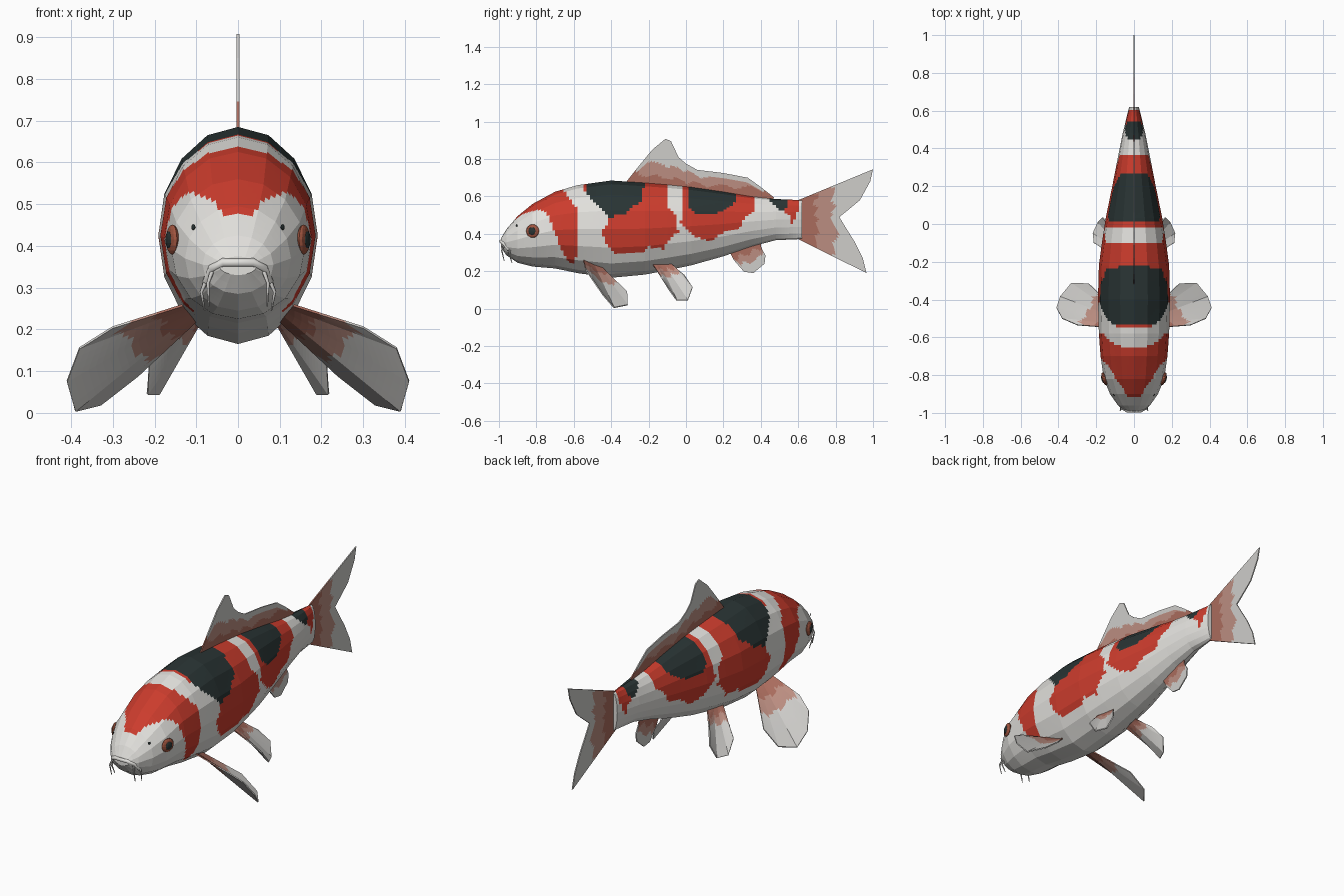
import bpy, bmesh, math
from mathutils import Vector

cube = bpy.data.objects.get("Cube")
if cube:
    bpy.data.objects.remove(cube)


def material(name, rgb):
    mat = bpy.data.materials.new(name)
    mat.use_nodes = True
    color = (*rgb, 1)
    mat.diffuse_color = color
    mat.node_tree.nodes["Principled BSDF"].inputs["Base Color"].default_value = color
    return mat


white = material("scale white", (.76, .75, .72))
red = material("scale red", (.6, .045, .026))
black = material("scale black", (.022, .034, .034))
clear = material("fin clear", (.62, .61, .59))
pale = material("fin pale pink", (.5, .27, .22))
deep = material("fin deep pink", (.4, .15, .11))
iris = material("eye amber", (.35, .09, .05))


def finish(name, bm, mats):
    bmesh.ops.recalc_face_normals(bm, faces=bm.faces)
    mesh = bpy.data.meshes.new(name)
    bm.to_mesh(mesh)
    bm.free()
    obj = bpy.data.objects.new(name, mesh)
    bpy.context.collection.objects.link(obj)
    for mat in mats:
        mesh.materials.append(mat)
    return obj


def grid(bm, rows, closed=False):
    """Skin rows of points with quads; yields row, column and face."""
    verts = [[bm.verts.new(p) for p in row] for row in rows]
    n = len(rows[0])
    for r in range(len(rows) - 1):
        for c in range(n if closed else n - 1):
            d = (c + 1) % n
            face = bm.faces.new((verts[r][c], verts[r][d],
                                 verts[r + 1][d], verts[r + 1][c]))
            yield r, c, face


def resample(points, steps):
    """Split every straight span into equal steps, keeping corners."""
    points = [Vector(p) for p in points]
    out = [a.lerp(b, k / steps) for a, b in zip(points, points[1:]) for k in range(steps)]
    return out + [points[-1]]


def inside(y, z, poly):
    hit = False
    for (ay, az), (by, bz) in zip(poly, poly[1:] + poly[:1]):
        if (az > z) != (bz > z) and y < ay + (z - az) * (by - ay) / (bz - az):
            hit = not hit
    return hit


# Body stations: y, top, bottom, half width
STATIONS = [
    (-.99, .375, .33, .045), (-.96, .425, .285, .085), (-.9, .495, .245, .127),
    (-.82, .56, .225, .16), (-.7, .625, .215, .177), (-.58, .66, .19, .186),
    (-.4, .685, .165, .191), (-.22, .673, .182, .186), (-.1, .663, .205, .17),
    (.03, .65, .232, .15), (.2, .625, .28, .115), (.35, .6, .332, .086),
    (.48, .586, .366, .06), (.62, .58, .372, .026)]

# Side outlines of the colour patches, open upwards over the back
RED = [
    [(-.98, 1), (-.98, .44), (-.94, .455), (-.88, .5), (-.83, .52), (-.77, .53),
     (-.73, .49), (-.7, .4), (-.66, .3), (-.62, .24), (-.59, .25), (-.575, .4),
     (-.58, .53), (-.655, .63), (-.655, 1)],
    [(-.55, 1), (-.55, .64), (-.47, .56), (-.41, .48), (-.45, .4), (-.43, .35),
     (-.38, .3), (-.23, .3), (-.2, .33), (-.12, .32), (-.08, .38), (-.04, .41),
     (-.06, .5), (-.1, .55), (-.1, 1)],
    [(-.01, 1), (-.015, .55), (-.03, .46), (.02, .41), (.08, .37), (.13, .36),
     (.2, .41), (.28, .42), (.32, .49), (.36, .52), (.37, 1)],
    [(.5, 1), (.52, .52), (.55, .5), (.57, .44), (.59, .5), (.61, .54), (.61, 1)]]
BLACK = [
    [(-.53, 1), (-.53, .61), (-.47, .55), (-.42, .49), (-.34, .5), (-.28, .55),
     (-.23, .57), (-.22, 1)],
    [(.02, 1), (.02, .54), (.05, .5), (.14, .5), (.22, .53), (.26, .57), (.26, 1)],
    [(.45, 1), (.45, .575), (.51, .52), (.55, .55), (.55, 1)]]

# Body: sixteen flat sides, finely divided so patches get stepped edges
SIDES = 16
rings = []
fine = []
for a, b in zip(STATIONS, STATIONS[1:]):
    steps = max(1, round((b[0] - a[0]) / .016))
    fine += [Vector(a).lerp(Vector(b), k / steps) for k in range(steps)]
fine.append(Vector(STATIONS[-1]))
for y, top, low, half in fine:
    corners = []
    for k in range(SIDES + 1):
        t = math.tau * k / SIDES
        corners.append((half * math.sin(t), y,
                        (top + low) / 2 + (top - low) / 2 * math.cos(t)))
    rings.append(resample(corners, 5)[:-1])
bm = bmesh.new()
for r, c, face in grid(bm, rings, closed=True):
    p = face.calc_center_median()
    if any(inside(p.y, p.z, poly) for poly in BLACK):
        face.material_index = 2
    elif any(inside(p.y, p.z, poly) for poly in RED):
        face.material_index = 1
bm.verts.ensure_lookup_table()
count = len(rings[0])
bm.faces.new(bm.verts[:count])
bm.faces.new(bm.verts[-count:])
finish("body", bm, [white, red, black])


def fin(name, start, end, tips, reach, side=1):
    """Thin fin from a straight root to a tip line, banded outwards."""
    flip = Vector((side, 1, 1))
    tips = resample(tips, 4)
    last = len(tips) - 1
    roots = [Vector(start).lerp(Vector(end), i / last) for i in range(last + 1)]
    rows = 18
    points = [[a.lerp(b, r / rows) * flip for a, b in zip(roots, tips)]
              for r in range(rows + 1)]
    bm = bmesh.new()
    for r, c, face in grid(bm, points):
        t = (r + .5) / rows
        dist = t * (tips[c] - roots[c]).length
        wave = .012 * math.sin(c * .9)
        if dist < reach * .5 + wave:
            face.material_index = 2
        elif dist < reach + wave and t < .76:
            face.material_index = 1
    obj = finish(name, bm, [clear, pale, deep])
    solid = obj.modifiers.new("thickness", "SOLIDIFY")
    solid.thickness = .006
    solid.offset = 0


def flat(outline):
    return [(0, y, z) for y, z in outline]


# Fins on the centre line
fin("dorsal_fin", (0, -.33, .66), (0, .46, .57),
    flat([(-.31, .69), (-.25, .765), (-.18, .85), (-.11, .908), (-.08, .895),
          (-.04, .81), (0, .775), (.06, .742), (.2, .725), (.33, .7),
          (.4, .65), (.47, .595)]), .13)
fin("tail_fin", (0, .6, .58), (0, .6, .372),
    flat([(1, .745), (.985, .68), (.93, .58), (.87, .53), (.82, .49),
          (.85, .44), (.9, .36), (.945, .27), (.965, .19)]), .2)
fin("anal_fin", (0, .23, .31), (0, .4, .36),
    flat([(.255, .26), (.31, .197), (.36, .19), (.42, .24), (.425, .285),
          (.4, .33)]), .09)


def tube(name, points, radius, mat, taper=1):
    curve = bpy.data.curves.new(name, "CURVE")
    curve.dimensions = "3D"
    curve.bevel_depth = radius
    curve.bevel_resolution = 1
    curve.use_fill_caps = True
    line = curve.splines.new("POLY")
    line.points.add(len(points) - 1)
    for i, (spot, p) in enumerate(zip(line.points, points)):
        spot.co = (*p, 1)
        spot.radius = 1 + (taper - 1) * i / (len(points) - 1)
    curve.materials.append(mat)
    obj = bpy.data.objects.new(name, curve)
    bpy.context.collection.objects.link(obj)
    bpy.ops.object.select_all(action="DESELECT")
    obj.select_set(True)
    bpy.context.view_layer.objects.active = obj
    bpy.ops.object.convert(target="MESH")


def disc(name, spot, size, turn, mat):
    bm = bmesh.new()
    bmesh.ops.create_uvsphere(bm, u_segments=12, v_segments=8, radius=1)
    obj = finish(name, bm, [mat])
    obj.location = spot
    obj.scale = (size * .35, size, size)
    obj.rotation_euler.z = turn


# Paired fins, eyes, nostrils and barbels
for label, s in (("left", 1), ("right", -1)):
    fin(label + "_pectoral_fin", (.11, -.55, .265), (.09, -.46, .23),
        [(.3, -.535, .205), (.38, -.5, .155), (.41, -.445, .075),
         (.39, -.385, .005), (.33, -.312, .02), (.24, -.315, .09)], .18, s)
    fin(label + "_pelvic_fin", (.09, -.18, .24), (.07, -.08, .24),
        [(.165, -.13, .165), (.213, -.1, .115), (.217, -.05, .045),
         (.19, .01, .045), (.165, .035, .115), (.13, -.01, .18)], .09, s)
    disc(label + "_eye", (s * .157, -.82, .415), .036, -s * .3, iris)
    disc(label + "_pupil", (s * .165, -.823, .415), .021, -s * .3, black)
    disc(label + "_nostril", (s * .107, -.905, .445), .007, -s * .7, black)
    tube(label + "_front_barbel", [(s * .06, -.97, .345), (s * .072, -.985, .31),
                                   (s * .07, -.972, .255)], .006, clear, .3)
    tube(label + "_rear_barbel", [(s * .075, -.94, .32), (s * .088, -.945, .29),
                                  (s * .08, -.93, .245)], .006, clear, .3)

# Upper lip arch
tube("upper_lip", [(-.075, -.945, .315), (-.062, -.972, .347), (-.035, -.988, .36),
                   (.035, -.988, .36), (.062, -.972, .347), (.075, -.945, .315)],
     .011, white)
